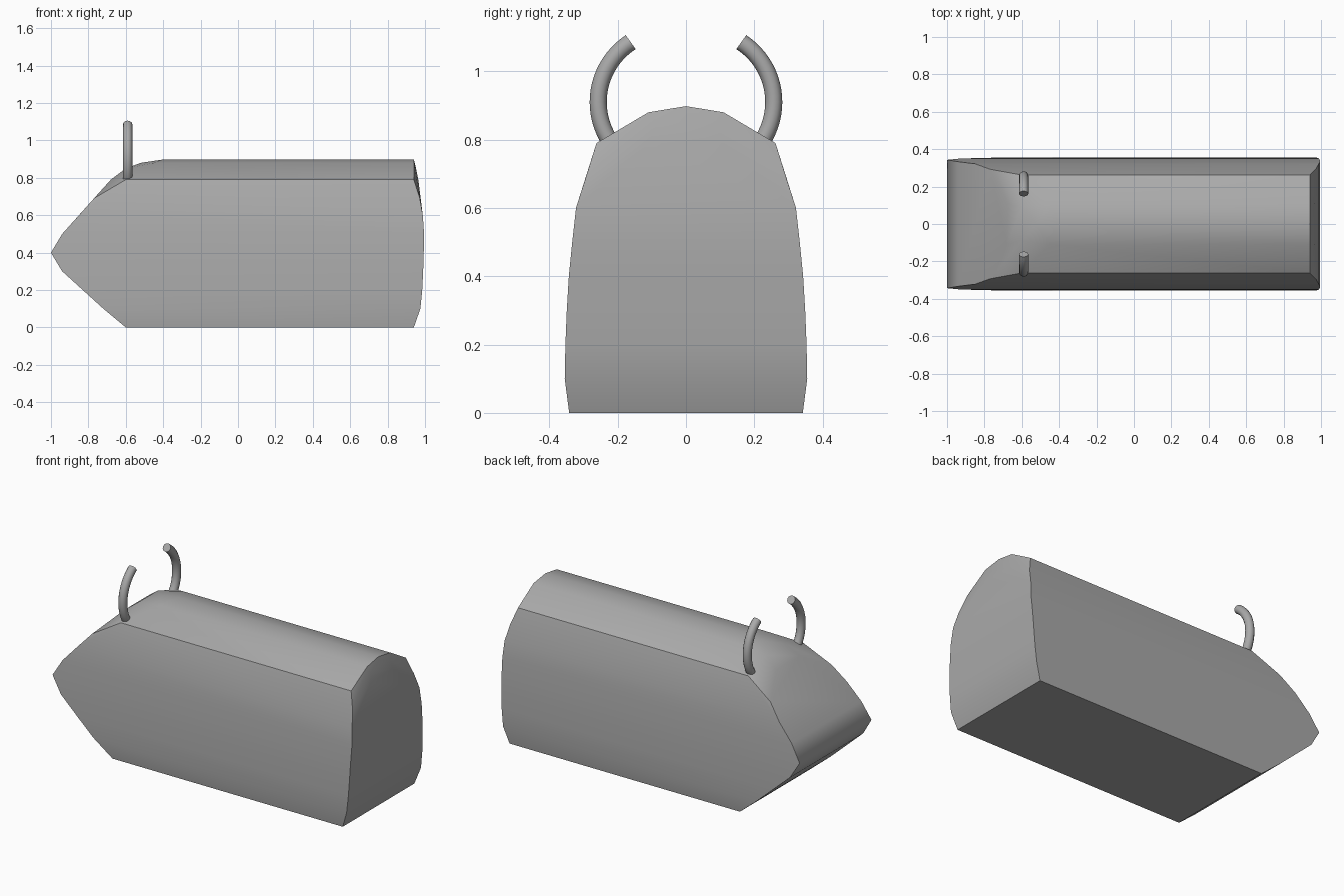
import bpy, bmesh, math

if "Cube" in bpy.data.objects:
    bpy.data.objects.remove(bpy.data.objects["Cube"], do_unlink=True)

grey = bpy.data.materials.new("plain grey")
grey.use_nodes = True
grey.diffuse_color = (0.4, 0.4, 0.4, 1)
grey.node_tree.nodes["Principled BSDF"].inputs["Base Color"].default_value = grey.diffuse_color


def smooth(obj, degrees):
    bpy.ops.object.select_all(action="DESELECT")
    obj.select_set(True)
    bpy.context.view_layer.objects.active = obj
    bpy.ops.object.shade_smooth_by_angle(angle=math.radians(degrees))


# Body outline by height: z, half width, nose end x, tail end x
levels = [
    (0.00, 0.342, -0.60, 0.94), (0.10, 0.355, -0.72, 0.975),
    (0.20, 0.353, -0.83, 0.985), (0.30, 0.349, -0.94, 0.99),
    (0.40, 0.343, -1.00, 0.993), (0.50, 0.333, -0.94, 0.995),
    (0.60, 0.322, -0.85, 0.988), (0.69, 0.293, -0.77, 0.972),
    (0.79, 0.262, -0.60, 0.94),
]
# Rounded top: z, half width, nose end x, tail end x
crown = [
    (0.79, 0.11, -0.68, 0.964), (0.85, 0.09, -0.60, 0.952),
    (0.88, 0.11, -0.45, 0.942), (0.88, 0.0, -0.52, 0.945),
    (0.898, 0.0, -0.40, 0.94),
]
bm = bmesh.new()
for z, w, nose, tail in levels + crown:
    for x in (nose, tail):
        for y in {w, -w}:
            bm.verts.new((x, y, z))
hull = bmesh.ops.convex_hull(bm, input=bm.verts[:])
loose = [v for v in bm.verts if not v.link_faces]
bmesh.ops.delete(bm, geom=loose, context="VERTS")
bmesh.ops.dissolve_limit(bm, angle_limit=math.radians(0.5), verts=bm.verts[:], edges=bm.edges[:])
bmesh.ops.recalc_face_normals(bm, faces=bm.faces[:])
mesh = bpy.data.meshes.new("body")
bm.to_mesh(mesh)
bm.free()
body = bpy.data.objects.new("body", mesh)
bpy.context.collection.objects.link(body)
mesh.materials.append(grey)
smooth(body, 32)
# The nose tip edge stays soft
for edge in mesh.edges:
    if all(mesh.vertices[i].co.x < -0.99 for i in edge.vertices):
        edge.use_edge_sharp = False


# Curved horns, each an arc swept as a round tube
def horn(name, side):
    curve = bpy.data.curves.new(name, "CURVE")
    curve.dimensions = "3D"
    curve.bevel_depth = 0.025
    curve.bevel_resolution = 4
    curve.use_fill_caps = True
    steps = 20
    spline = curve.splines.new("POLY")
    spline.points.add(steps)
    for i, point in enumerate(spline.points):
        a = math.radians(-38 + 95 * i / steps)
        point.co = (-0.59, side * (0.048 + 0.209 * math.cos(a)), 0.91 + 0.209 * math.sin(a), 1)
    temp = bpy.data.objects.new(name + "_path", curve)
    bpy.context.collection.objects.link(temp)
    tube = bpy.data.meshes.new_from_object(temp.evaluated_get(bpy.context.evaluated_depsgraph_get()))
    bpy.data.objects.remove(temp, do_unlink=True)
    obj = bpy.data.objects.new(name, tube)
    bpy.context.collection.objects.link(obj)
    tube.materials.clear()
    tube.materials.append(grey)
    # Weld the end caps to the tube
    bm = bmesh.new()
    bm.from_mesh(tube)
    bmesh.ops.remove_doubles(bm, verts=bm.verts[:], dist=0.0005)
    bmesh.ops.recalc_face_normals(bm, faces=bm.faces[:])
    bm.to_mesh(tube)
    bm.free()
    smooth(obj, 40)


horn("right_horn", -1)
horn("left_horn", 1)
